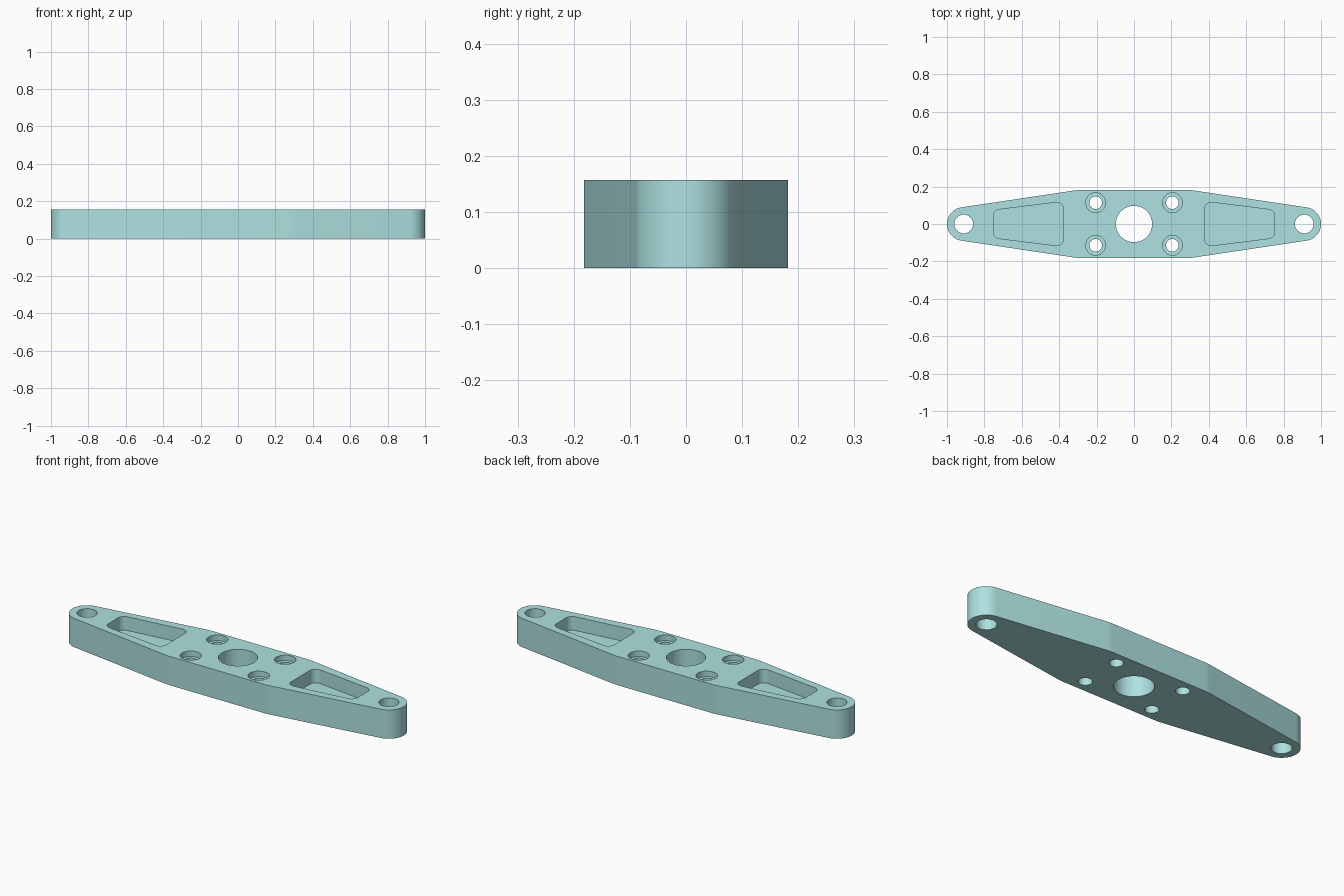
import bpy, bmesh
from math import sin, cos, tan, acos, atan2, hypot, pi, radians
from mathutils import Vector

if "Cube" in bpy.data.objects:
    bpy.data.objects.remove(bpy.data.objects["Cube"])

H = 0.157            # plate thickness
END_X, END_R = 0.91, 0.09
FLAT_X, FLAT_Y = 0.3, 0.182


def arc(cx, cy, r, a0, a1, n):
    return [(cx + r * cos(a0 + (a1 - a0) * i / n),
             cy + r * sin(a0 + (a1 - a0) * i / n)) for i in range(n + 1)]


def circle(cx, cy, r, n=48):
    return arc(cx, cy, r, 0, 2 * pi, n)[:-1]


def fillet(prev, cur, nxt, r, n=6):
    """Round one corner of a counter-clockwise convex profile."""
    c = Vector(cur)
    u = (Vector(prev) - c).normalized()
    v = (Vector(nxt) - c).normalized()
    half = u.angle(v) / 2
    centre = c + (u + v).normalized() * (r / sin(half))
    start = c + u * (r / tan(half)) - centre
    a0 = atan2(start.y, start.x)
    return arc(centre.x, centre.y, r, a0, a0 + pi - 2 * half, n)


def prism(name, pts, z0, z1):
    bm = bmesh.new()
    face = bm.faces.new([bm.verts.new((x, y, z0)) for x, y in pts])
    top = bmesh.ops.extrude_face_region(bm, geom=[face])["geom"]
    bmesh.ops.translate(bm, vec=(0, 0, z1 - z0),
                        verts=[g for g in top if isinstance(g, bmesh.types.BMVert)])
    bmesh.ops.recalc_face_normals(bm, faces=bm.faces)
    mesh = bpy.data.meshes.new(name)
    bm.to_mesh(mesh)
    bm.free()
    obj = bpy.data.objects.new(name, mesh)
    bpy.context.collection.objects.link(obj)
    return obj


# Tapered plate outline: rounded ends tangent to the sloping sides
d = hypot(END_X - FLAT_X, FLAT_Y)
t = atan2(FLAT_Y, FLAT_X - END_X) - acos(END_R / d)
right_end = arc(END_X, 0, END_R, -t, t, 32)
shoulder = fillet(right_end[-1], (FLAT_X, FLAT_Y), (-FLAT_X, FLAT_Y), 0.2)
half = arc(END_X, 0, END_R, -t, t, 32) + shoulder
half += [(-x, y) for x, y in reversed(shoulder)]
outline = half + [(-x, -y) for x, y in half]
plate = prism("arm_plate", outline, 0, H)

# Through holes: centre bore and the two end holes
cutters = [prism("centre_bore_cutter", circle(0, 0, 0.097, 64), -0.1, H + 0.1)]
pocket = [(0.377, 0.12), (0.377, -0.12), (0.752, -0.074), (0.752, 0.074)]
pocket_pts = []
for i in range(4):
    pocket_pts += fillet(pocket[i - 1], pocket[i], pocket[(i + 1) % 4], 0.035)

for s in (-1, 1):
    cutters.append(prism("end_hole_cutter", circle(s * END_X, 0, 0.05), -0.1, H + 0.1))
    # Blind lightening pocket
    cutters.append(prism("pocket_cutter", [(s * x, y) for x, y in pocket_pts],
                         H - 0.075, H + 0.1))
    # Counterbored screw holes
    for k in (-1, 1):
        x, y = s * 0.205, k * 0.114
        cutters.append(prism("screw_hole_cutter", circle(x, y, 0.034), -0.1, H + 0.1))
        cutters.append(prism("counterbore_cutter", circle(x, y, 0.053), H - 0.03, H + 0.1))

bpy.context.view_layer.objects.active = plate
plate.select_set(True)
for c in cutters:
    c.hide_render = True
    mod = plate.modifiers.new("cut", "BOOLEAN")
    mod.operation = "DIFFERENCE"
    mod.solver = "EXACT"
    mod.object = c
    bpy.ops.object.modifier_apply(modifier=mod.name)
for c in cutters:
    bpy.data.objects.remove(c)

bpy.ops.object.shade_smooth_by_angle(angle=radians(30))

mat = bpy.data.materials.new("pale_teal")
mat.diffuse_color = (0.42, 0.76, 0.75, 1)
mat.use_nodes = True
mat.node_tree.nodes["Principled BSDF"].inputs["Base Color"].default_value = mat.diffuse_color
plate.data.materials.clear()
plate.data.materials.append(mat)
